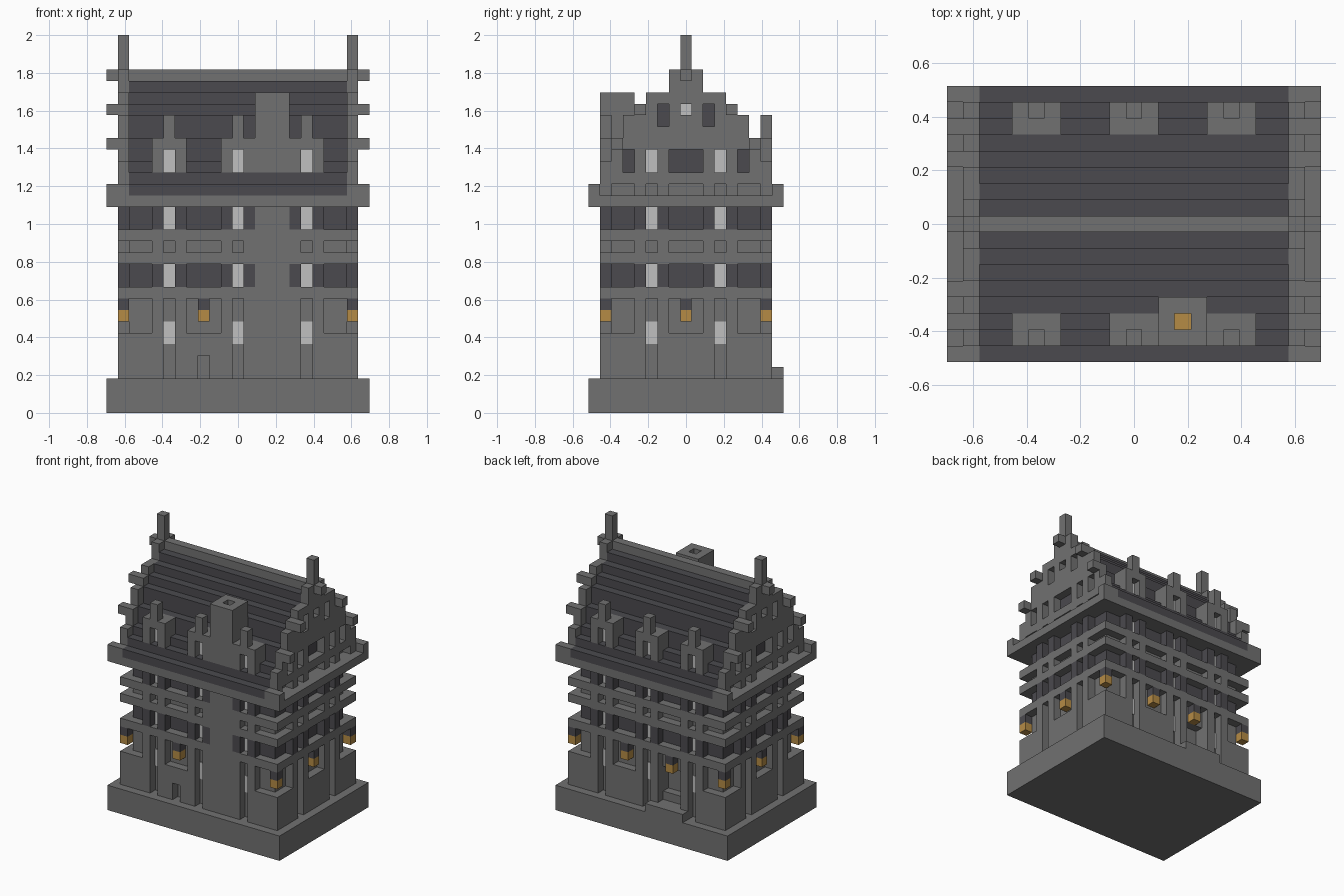
import bpy
import bmesh
from mathutils import Matrix

U = 2 / 33  # one block of the building grid

cube = bpy.data.objects.get("Cube")
if cube:
    bpy.data.objects.remove(cube, do_unlink=True)


def material(name, rgb):
    m = bpy.data.materials.new(name)
    m.use_nodes = True
    m.diffuse_color = (*rgb, 1)
    m.node_tree.nodes["Principled BSDF"].inputs["Base Color"].default_value = (*rgb, 1)
    return m


STONE = material("grey stone", (0.165, 0.165, 0.165))
SLATE = material("dark slate", (0.07, 0.068, 0.077))
GLASS = material("pale glass", (0.53, 0.53, 0.53))
GOLD = material("lantern gold", (0.46, 0.26, 0.06))


class Part:
    """Collects boxes in block units; x and y are inclusive cell ranges."""

    def __init__(self, name, mat):
        self.name, self.mat, self.bm = name, mat, bmesh.new()

    def raw(self, x0, x1, y0, y1, z0, z1):
        size = Matrix.Diagonal(((x1 - x0) * U, (y1 - y0) * U, (z1 - z0) * U, 1))
        mid = Matrix.Translation(((x0 + x1) * U / 2, (y0 + y1) * U / 2, (z0 + z1) * U / 2))
        bmesh.ops.create_cube(self.bm, size=1, matrix=mid @ size)

    def box(self, x0, x1, y0, y1, z0, z1):
        self.raw(x0 - .5, x1 + .5, y0 - .5, y1 + .5, z0, z1)

    def cell(self, x, y, z0, z1):
        self.box(x, x, y, y, z0, z1)

    def done(self):
        mesh = bpy.data.meshes.new(self.name)
        self.bm.to_mesh(mesh)
        self.bm.free()
        mesh.materials.append(self.mat)
        bpy.context.collection.objects.link(bpy.data.objects.new(self.name, mesh))


# Plinth with the raised doorstep at the back
p = Part("plinth", STONE)
p.box(-11, 11, -8, 8, 0, 3)
p.box(-5, -1, 8, 8, 3, 4)
p.box(-4, -2, 7, 7, 3, 4)
p.box(-4, -2, 6, 6, 3, 5)
p.done()

# Inner walls, leaving a back doorway
p = Part("inner_walls", STONE)
p.box(-9, -5, -6, 6, 3, 11)
p.box(-1, 9, -6, 6, 3, 11)
p.box(-4, -2, -6, 5, 3, 11)
p.box(-4, -2, 6, 6, 8, 11)
p.box(-9, 9, -6, 6, 13, 16)
p.box(-9, 9, -7, 7, 19, 20)
p.done()

FLOORS = ((11, 13), (16, 18))
p = Part("dark_inner_walls", SLATE)
for z0, z1 in FLOORS:
    p.box(-9, 9, -6, 6, z0, z1)
p.done()

# Piers either side of each window
long_piers, short_piers = (-7, -5, -1, 1, 5, 7), (-4, -2, 2, 4)
spots = [(x, s * 7) for x in long_piers for s in (-1, 1)]
spots += [(s * 10, y) for y in short_piers for s in (-1, 1)]
stone, dark = Part("stone_piers", STONE), Part("dark_piers", SLATE)
for x, y in spots:
    stone.cell(x, y, 3, 11)
    stone.cell(x, y, 13, 16)
    for z0, z1 in FLOORS:
        dark.cell(x, y, z0, z1)
stone.done()
dark.done()

# Low outer wall panels below the lantern niches
p = Part("lower_panels", STONE)
for sx in (-1, 1):
    p.box(sx * 10, sx * 10, -1, 1, 3, 7)
    for sy in (-1, 1):
        p.box(sx * 9 - 1, sx * 9 + 1, sy * 6 - 1, sy * 6 + 1, 3, 7)
p.box(2, 4, 7, 7, 3, 7)
p.cell(-4, -7, 3, 7)
p.cell(-2, -7, 3, 7)
p.cell(-3, -7, 5, 7)
p.done()

# Projecting horizontal bands
p = Part("stone_bands", STONE)
for z in (10, 13, 15):
    for s in (-1, 1):
        p.box(-10, 10, s * 7, s * 7, z, z + 1)
        p.box(s * 10, s * 10, -6, 6, z, z + 1)
p.done()

# Cornice and its raised corner ends
p = Part("cornice", STONE)
p.box(-11, 11, -8, 8, 18, 19)
for sx in (-1, 1):
    for sy in (-1, 1):
        p.box(sx * 10.5 - .5, sx * 10.5 + .5, sy * 8, sy * 8, 19, 20)
p.done()

# Stepped roof, one course per row
roof_top = {1: 29, 2: 28, 3: 27, 4: 26, 5: 24, 6: 22, 7: 21}
p = Part("roof", SLATE)
p.box(-9, 9, 0, 0, 20, 29)
for s in (-1, 1):
    p.box(-9, 9, s * 8, s * 8, 19, 20)
    for y, top in roof_top.items():
        p.box(-9, 9, s * y, s * y, 20, top)
p.done()
p = Part("roof_ridge", STONE)
p.box(-9, 9, 0, 0, 29, 30)
p.done()

# Gable end walls: solid stretches of each column, openings between
gable = {0: [(20, 21), (23, 26), (27, 33)], 1: [(20, 21), (23, 30)],
         2: [(19, 25), (27, 28)], 3: [(20, 21), (23, 28)], 4: [(19, 27)],
         5: [(20, 21), (23, 26)], 6: [(20, 24)], 7: [(19, 22)]}
for sx, name in ((1, "left_gable"), (-1, "right_gable")):
    p = Part(name, STONE)
    for y, runs in gable.items():
        for yy in {y, -y}:
            for z0, z1 in runs:
                p.cell(sx * 10, yy, z0, z1)
    # Small outward brackets at the steps
    for y, top in ((0, 30), (4, 27), (6, 24)):
        for yy in {y, -y}:
            p.cell(sx * 11, yy, top - 1, top)
    p.done()

# Dormers with finials
p = Part("dormers", STONE)
for s in (-1, 1):
    for c in (-6, 0, 6):
        for x in (c - 1, c + 1):
            p.box(x, x, s * 6.5 - .5, s * 6.5 + .5, 21, 24)
        p.cell(c, s * 6, 21, 24)
        p.cell(c, s * 7, 23, 26)
p.done()

# Chimney with an open flue
p = Part("chimney", STONE)
p.box(2, 4, -7, -5, 3, 26)
for y in (-7, -5):
    p.box(2, 4, y, y, 26, 28)
for x in (2, 4):
    p.cell(x, -6, 26, 28)
p.done()
p = Part("chimney_fire", GOLD)
p.raw(2.5, 3.5, -6.5, -5.5, 26, 26.1)
p.done()

# Thin window panes in the slots
p = Part("window_panes", GLASS)
T = .1
for s in (-1, 1):
    for z0, z1 in ((6, 8), *FLOORS, (21, 23)):
        for x in (-6, 0, 6):
            y = s * 6.5
            p.raw(x - .5, x + .5, min(y, y + s * T), max(y, y + s * T), z0, z1)
        for y in (-3, 3):
            x = s * 9.5
            p.raw(min(x, x + s * T), max(x, x + s * T), y - .5, y + .5, z0, z1)
    x = s * 9.5
    p.raw(min(x, x + s * T), max(x, x + s * T), -.5, .5, 26, 27)
p.done()

# Hanging lanterns
lamps, caps = Part("lanterns", GOLD), Part("lantern_caps", SLATE)
places = [(sx * 10, y) for sx in (-1, 1) for y in (-7, 0, 7)]
places += [(-3, -7), (-3, 7), (3, 7)]
for x, y in places:
    lamps.cell(x, y, 8, 9)
    caps.cell(x, y, 9, 10)
lamps.done()
caps.done()
